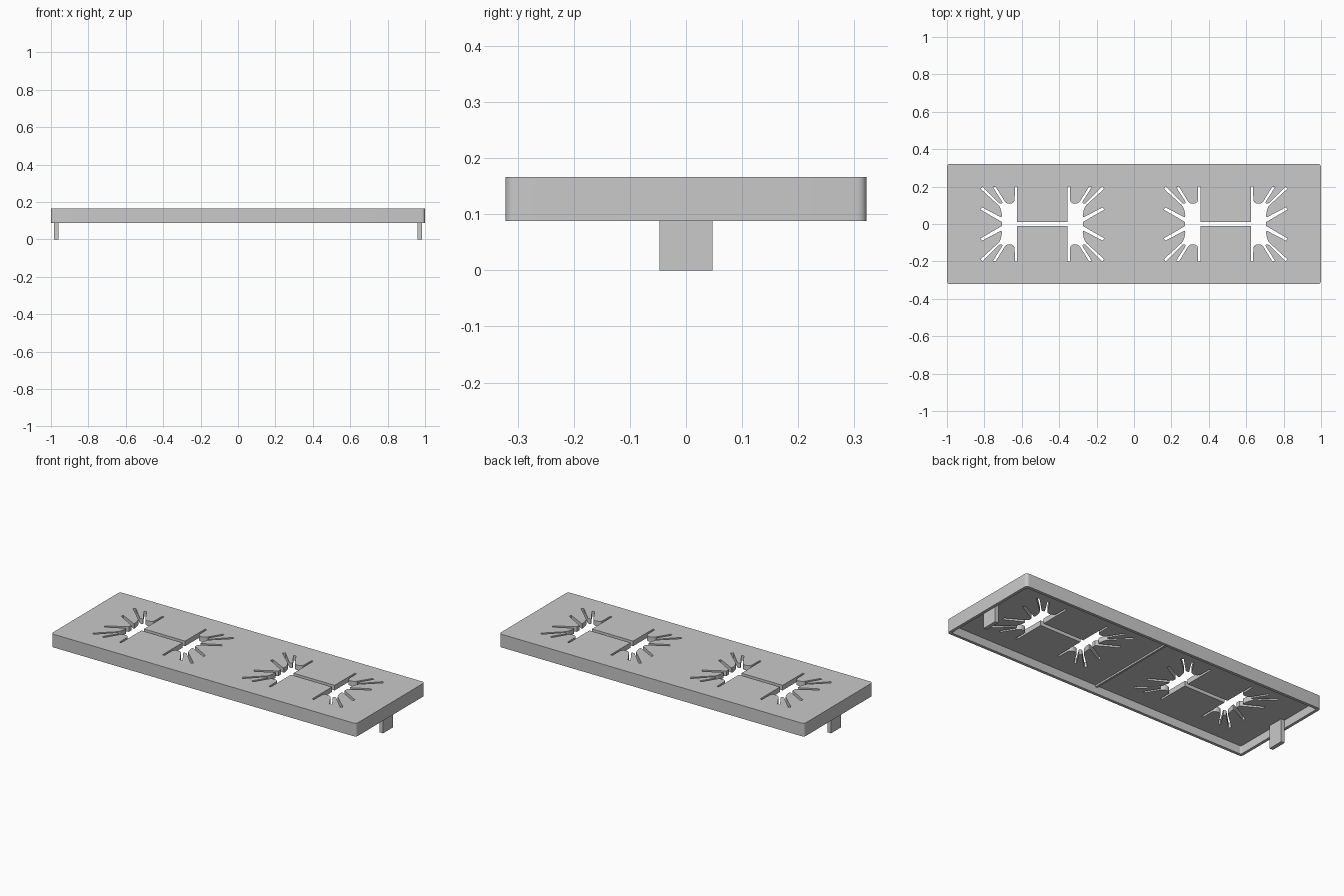
import bpy
import bmesh
from mathutils import Vector

cube = bpy.data.objects.get("Cube")
if cube:
    bpy.data.objects.remove(cube, do_unlink=True)

grey = bpy.data.materials.new("plain_grey")
grey.use_nodes = True
colour = (0.585, 0.585, 0.585, 1)
grey.diffuse_color = colour
grey.node_tree.nodes["Principled BSDF"].inputs["Base Color"].default_value = colour


def rounded(points, steps=5):
    """Outline from (x, y, setback) corners, each softened by a small curve."""
    out = []
    for i, (x, y, r) in enumerate(points):
        p = Vector((x, y))
        if not r:
            out.append(p)
            continue
        a = Vector(points[i - 1][:2])
        b = Vector(points[(i + 1) % len(points)][:2])
        a = p + (a - p).normalized() * r
        b = p + (b - p).normalized() * r
        for s in range(steps + 1):
            t = s / steps
            out.append(a * (1 - t) ** 2 + p * 2 * t * (1 - t) + b * t ** 2)
    return out


def rectangle(w, d, r=0):
    return rounded([(w, d, r), (-w, d, r), (-w, -d, r), (w, -d, r)])


def ring(bm, outline, z, x=0):
    """Closed loop of vertices at height z."""
    verts = [bm.verts.new((p[0] + x, p[1], z)) for p in outline]
    for i, v in enumerate(verts):
        bm.edges.new((verts[i - 1], v))
    return verts


def wall(bm, low, high):
    for i in range(len(low)):
        bm.faces.new((low[i - 1], low[i], high[i], high[i - 1]))


def cap(bm, *rings):
    """Flat face filling the first ring, leaving the others as holes."""
    edges = [bm.edges.get((r[i - 1], r[i])) for r in rings for i in range(len(r))]
    bmesh.ops.triangle_fill(bm, edges=edges, use_beauty=True, normal=(0, 0, 1))


def finish(name, bm):
    bmesh.ops.recalc_face_normals(bm, faces=bm.faces)
    mesh = bpy.data.meshes.new(name)
    bm.to_mesh(mesh)
    bm.free()
    mesh.materials.append(grey)
    obj = bpy.data.objects.new(name, mesh)
    bpy.context.collection.objects.link(obj)
    return obj


def block(name, w, d, low, high, x=0):
    bm = bmesh.new()
    a, b = (ring(bm, rectangle(w, d), z, x) for z in (low, high))
    wall(bm, a, b)
    cap(bm, a)
    cap(bm, b)
    return finish(name, bm)


def flip(points, sx, sy):
    return [(sx * x, sy * y, r) for x, y, r in points]


RIM, UNDER, TOP = 0.088, 0.136, 0.166

# Quarter of a burst opening: four tapering rays between rounded teeth
quarter = [
    (0.135, 0.012, 0), (0.135, 0.2, 0), (0.147, 0.2, 0),
    (0.148, 0.112, 0.022), (0.192, 0.106, 0.022),
    (0.25, 0.2, 0), (0.264, 0.197, 0),
    (0.21, 0.112, 0.009), (0.228, 0.108, 0.009),
    (0.32, 0.2, 0), (0.33, 0.188, 0),
    (0.225, 0.092, 0.018), (0.213, 0.032, 0.018),
    (0.324, 0.09, 0), (0.33, 0.076, 0), (0.217, 0.011, 0),
]
burst = rounded(quarter + flip(quarter, 1, -1)[::-1]
                + flip(quarter, -1, -1) + flip(quarter, -1, 1)[::-1])

# Shallow tray, hollow from below, with two burst openings through its panel
bm = bmesh.new()
outer, inner = rectangle(1, 0.322, 0.02), rectangle(0.983, 0.305, 0.01)
outer_low, outer_high = ring(bm, outer, RIM), ring(bm, outer, TOP)
inner_low, inner_high = ring(bm, inner, RIM), ring(bm, inner, UNDER)
holes_low = [ring(bm, burst, UNDER, x) for x in (-0.49, 0.49)]
holes_high = [ring(bm, burst, TOP, x) for x in (-0.49, 0.49)]
cap(bm, outer_high, *holes_high)
cap(bm, inner_high, *holes_low)
cap(bm, outer_low, inner_low)
wall(bm, outer_low, outer_high)
wall(bm, inner_low, inner_high)
for low, high in zip(holes_low, holes_high):
    wall(bm, low, high)
tray = finish("tray", bm)

# Thin rib under the middle
block("middle_rib", 0.006, 0.31, UNDER - 0.01, UNDER + 0.005)

# Clip tabs hanging inside the two ends
for name, x in (("left_tab", 0.972), ("right_tab", -0.972)):
    block(name, 0.0115, 0.047, 0, UNDER + 0.005, x)

# Smooth corners, sharp edges
bpy.ops.object.select_all(action="DESELECT")
tray.select_set(True)
bpy.context.view_layer.objects.active = tray
bpy.ops.object.shade_smooth_by_angle(angle=0.6)
